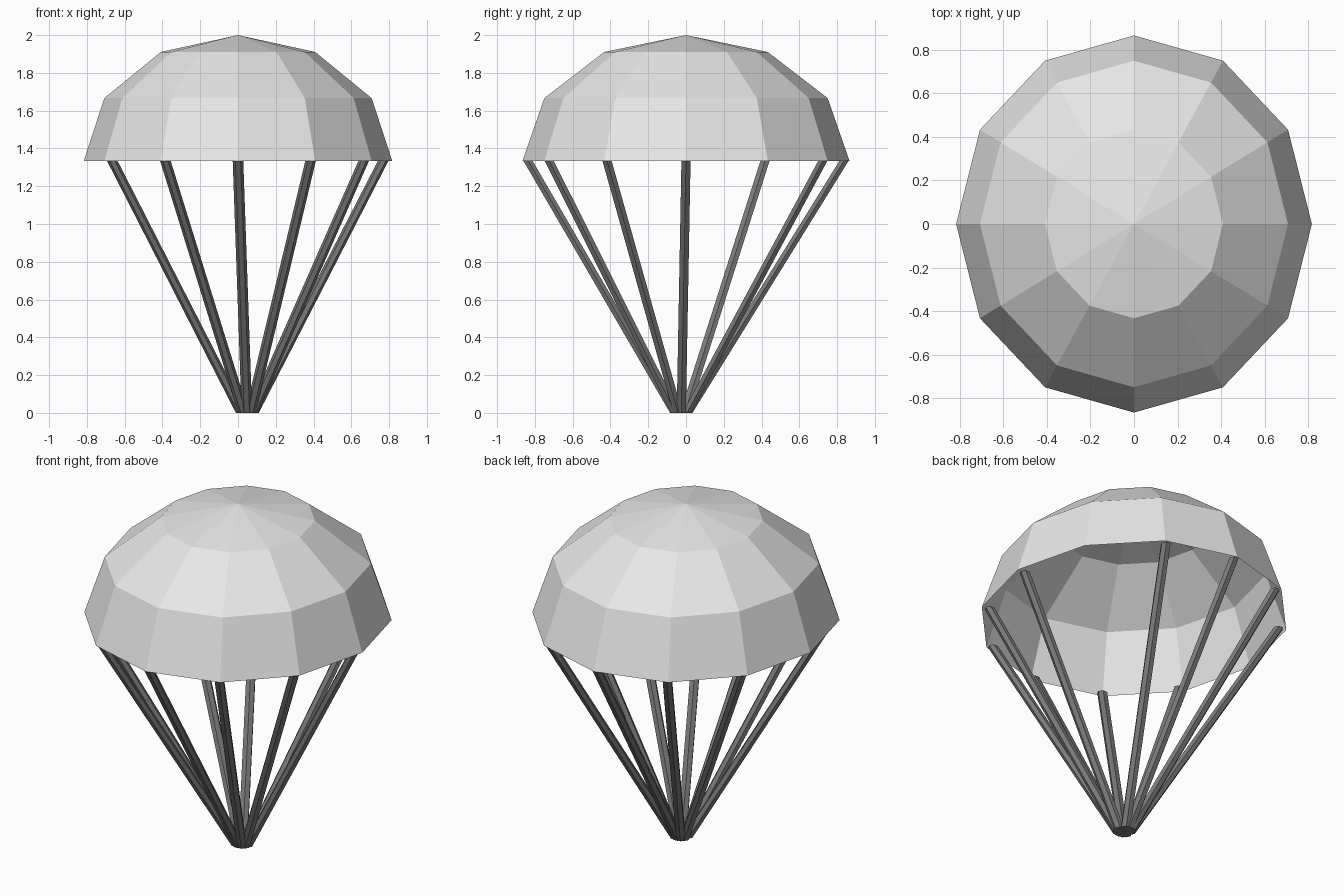
import bpy, bmesh, math
from mathutils import Vector

if "Cube" in bpy.data.objects:
    bpy.data.objects.remove(bpy.data.objects["Cube"])

SIDES = 12
RX, RY = 0.817, 0.866      # rim half-widths
RIM_Z, DOME_H = 1.333, 0.667


def material(name, v):
    m = bpy.data.materials.new(name)
    m.diffuse_color = (v, v, v, 1)
    m.use_nodes = True
    m.node_tree.nodes["Principled BSDF"].inputs["Base Color"].default_value = m.diffuse_color
    return m


def finish(bm, name, mat):
    bmesh.ops.recalc_face_normals(bm, faces=bm.faces)
    me = bpy.data.meshes.new(name)
    bm.to_mesh(me)
    bm.free()
    me.materials.append(mat)
    ob = bpy.data.objects.new(name, me)
    bpy.context.collection.objects.link(ob)
    return ob


def ring(bm, centre, rx, ry, n):
    return [bm.verts.new((centre[0] + rx * math.cos(2 * math.pi * i / n),
                          centre[1] + ry * math.sin(2 * math.pi * i / n),
                          centre[2])) for i in range(n)]


def bridge(bm, a, b):
    n = len(a)
    for i in range(n):
        j = (i + 1) % n
        bm.faces.new((a[i], a[j], b[j], b[i]))


canopy_mat = material("pale_fabric", 0.8)
cord_mat = material("dark_grey_cord", 0.2)

# Canopy: open half-ellipsoid shell in three bands
bm = bmesh.new()
rings = []
for deg in (0, 30, 60):
    a = math.radians(deg)
    rings.append(ring(bm, (0, 0, RIM_Z + DOME_H * math.sin(a)),
                      RX * math.cos(a), RY * math.cos(a), SIDES))
bridge(bm, rings[0], rings[1])
bridge(bm, rings[1], rings[2])
apex = bm.verts.new((0, 0, RIM_Z + DOME_H))
for i in range(SIDES):
    bm.faces.new((rings[2][i], rings[2][(i + 1) % SIDES], apex))
finish(bm, "canopy", canopy_mat)

# Cords: one per rim corner (two corners have none), meeting off-centre below
for deg in range(0, 360, 30):
    if deg in (30, 180):
        continue
    c, s = math.cos(math.radians(deg)), math.sin(math.radians(deg))
    bottom = Vector((0.047 + 0.035 * c, -0.025 + 0.035 * s, 0))
    top = Vector((0.94 * RX * c, 0.965 * RY * s, RIM_Z))
    bm = bmesh.new()
    lo = ring(bm, bottom, 0.028, 0.028, 6)
    hi = ring(bm, top, 0.028, 0.028, 6)
    bridge(bm, lo, hi)
    bm.faces.new(lo[::-1])
    bm.faces.new(hi)
    finish(bm, f"cord_{deg:03d}", cord_mat)
